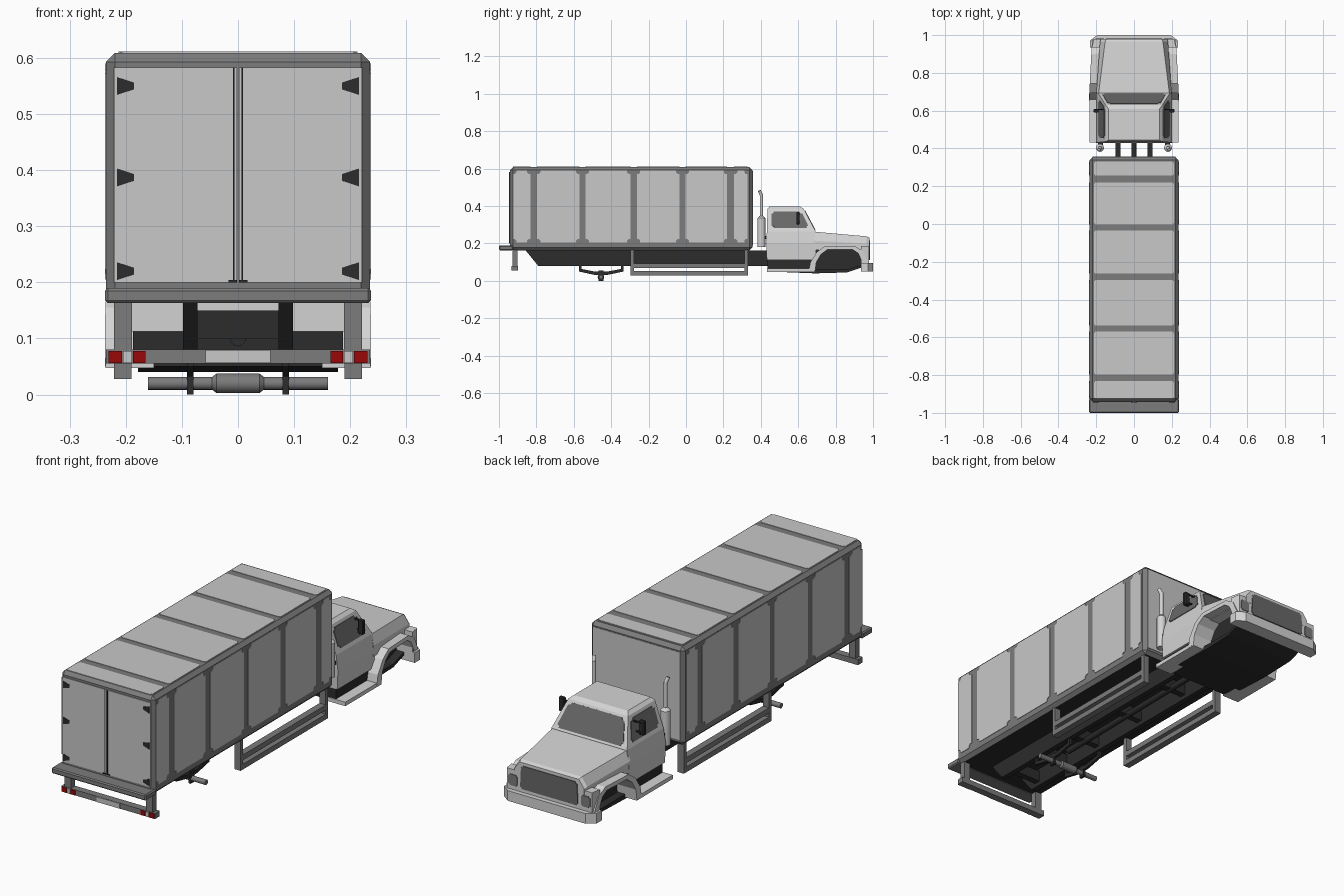
import bpy, bmesh
from mathutils import Vector

if "Cube" in bpy.data.objects:
    bpy.data.objects.remove(bpy.data.objects["Cube"])


def material(name, *rgb):
    m = bpy.data.materials.new(name)
    m.diffuse_color = (*rgb, 1)
    m.use_nodes = True
    m.node_tree.nodes["Principled BSDF"].inputs["Base Color"].default_value = m.diffuse_color
    return m


LIGHT = material("panel_grey", 0.58, 0.58, 0.58)
CAB = material("cab_pale_grey", 0.66, 0.66, 0.66)
FRAME = material("frame_grey", 0.2, 0.2, 0.2)
GLASS = material("window_grey", 0.14, 0.14, 0.14)
DARK = material("chassis_dark", 0.025, 0.025, 0.025)
RED = material("lamp_red", 0.32, 0.002, 0.002)


def finish(name, bm, mat, under=None):
    bmesh.ops.recalc_face_normals(bm, faces=bm.faces[:])
    me = bpy.data.meshes.new(name)
    me.materials.append(mat)
    if under:
        me.materials.append(under)
        for f in bm.faces:
            f.material_index = int(f.normal.z < -0.9)
    bm.to_mesh(me)
    bm.free()
    ob = bpy.data.objects.new(name, me)
    bpy.context.collection.objects.link(ob)
    return ob


def loft(name, rings, mat):
    bm = bmesh.new()
    vs = [[bm.verts.new(p) for p in r] for r in rings]
    n = len(vs[0])
    for a, b in zip(vs, vs[1:]):
        for i in range(n):
            j = (i + 1) % n
            bm.faces.new((a[i], a[j], b[j], b[i]))
    bm.faces.new(vs[0])
    bm.faces.new(vs[-1])
    return finish(name, bm, mat)


def box(name, x, y, z, mat, bevel=0, under=None):
    bm = bmesh.new()
    bmesh.ops.create_cube(bm, size=1)
    for v in bm.verts:
        v.co = [(r[0] + r[1]) / 2 + c * abs(r[1] - r[0]) for r, c in zip((x, y, z), v.co)]
    if bevel:
        bmesh.ops.bevel(bm, geom=bm.edges[:], offset=bevel, segments=1, affect='EDGES')
    return finish(name, bm, mat, under)


def side_profile(name, pts, x0, x1, mat):
    return loft(name, [[(x, y, z) for y, z in pts] for x in (x0, x1)], mat)


def plate(name, corners, mat, r=0.0, t=0.003):
    # thin sheet straddling a surface, with optional rounded corners
    bm = bmesh.new()
    f = bm.faces.new([bm.verts.new(c) for c in corners])
    f.normal_update()
    n = f.normal.copy()
    if r:
        bmesh.ops.bevel(bm, geom=bm.verts[:], offset=r, segments=3, affect='VERTICES')
    ext = bmesh.ops.extrude_face_region(bm, geom=bm.faces[:])
    top = [g for g in ext['geom'] if isinstance(g, bmesh.types.BMVert)]
    tops = set(top)
    for v in bm.verts:
        v.co += n * (t if v in tops else -t)
    return finish(name, bm, mat)


def inset_quad(a, b, c, d, u0, u1, v0, v1):
    a, b, c, d = map(Vector, (a, b, c, d))

    def at(u, v):
        return a.lerp(b, u).lerp(d.lerp(c, u), v)
    return [at(u0, v0), at(u1, v0), at(u1, v1), at(u0, v1)]


def tube(name, p, q, r, mat, r2=None, n=16):
    p, q = Vector(p), Vector(q)
    bm = bmesh.new()
    bmesh.ops.create_cone(bm, cap_ends=True, segments=n, radius1=r, radius2=r if r2 is None else r2,
                          depth=(q - p).length)
    for f in bm.faces:
        f.smooth = len(f.verts) == 4
        if not f.smooth:
            for e in f.edges:
                e.smooth = False
    rot = (q - p).to_track_quat('Z', 'Y')
    for v in bm.verts:
        v.co = rot @ v.co + (p + q) / 2
    return finish(name, bm, mat)


# Cargo box with chamfered edges and a dark floor
box("cargo_box", (-.235, .235), (-.94, .355), (.163, .609), FRAME, .016, DARK)
spans = [(-.925, -.832), (-.797, -.57), (-.537, -.297), (-.263, -.035), (-.002, .22), (.257, .33)]
for i, (a, b) in enumerate(spans):
    for s in (1, -1):
        plate(f"side_panel_{i}", [(s * .235, a, .205), (s * .235, b, .205),
                                  (s * .235, b, .59), (s * .235, a, .59)], LIGHT, .018, .002)
    plate(f"roof_panel_{i}", [(-.213, a, .609), (.213, a, .609), (.213, b, .609), (-.213, b, .609)],
          LIGHT, .006, .002)
plate("front_wall", [(-.219, .355, .19), (.219, .355, .19), (.219, .355, .588), (-.219, .355, .588)], LIGHT, 0, .002)

# Rear doors, lock rods and hinges
for s in (1, -1):
    plate("rear_door", [(s * .002, -.94, .2), (s * .221, -.94, .2),
                        (s * .221, -.94, .583), (s * .002, -.94, .583)], LIGHT, 0, .003)
    box("lock_rod", (s * .006, s * .0085), (-.946, -.941), (.2, .583), DARK)
    box("rod_foot", (s * .002, s * .017), (-.946, -.941), (.2, .204), DARK)
    for z in (.22, .387, .55):
        plate("hinge", [(s * .216, -.943, z - .016), (s * .185, -.943, z - .006),
                        (s * .185, -.943, z + .006), (s * .216, -.943, z + .016)], DARK, 0, .002)

# Rear platform and bumper with lamps
box("rear_platform", (-.237, .237), (-1, -.925), (.163, .19), FRAME, .005)
box("rear_bumper", (-.235, .235), (-.93, -.897), (.055, .08), FRAME)
plate("number_plate", [(-.058, -.93, .056), (.058, -.93, .056), (.058, -.93, .079), (-.058, -.93, .079)], LIGHT)
for s in (1, -1):
    box("bumper_hanger", (s * .189, s * .221), (-.928, -.9), (.057, .17), FRAME)
    for a, b, m in ((.165, .187, RED), (.189, .205, LIGHT), (.207, .231, RED)):
        plate("tail_lamp", [(s * a, -.93, .056), (s * b, -.93, .056),
                            (s * b, -.93, .078), (s * a, -.93, .078)], m)

# Side guards
for s in (1, -1):
    gx = (s * .19, s * .221)
    for y in (-.297, .313):
        box("guard_post", gx, (y, y + .018), (.028, .168), FRAME)
    for z in (.028, .07):
        box("guard_rail", gx, (-.297, .331), (z, z + .024), FRAME)

# Chassis rails, cross members and drive shaft
for s in (1, -1):
    side_profile("chassis_rail", [(-.86, .166), (-.79, .08), (.45, .08), (.45, .163)], s * .072, s * .098, DARK)
for y in (-.75, -.56, -.34, -.05, .25):
    box("cross_member", (-.075, .075), (y - .015, y + .015), (.1, .15), DARK)
tube("drive_shaft", (0, -.45, .1), (0, .46, .11), .014, DARK)

# Rear axle and leaf springs
tube("rear_axle", (-.16, -.455, .02), (.16, -.455, .02), .0115, FRAME)
tube("differential", (-.038, -.455, .02), (.038, -.455, .02), .0175, FRAME)
for s in (1, -1):
    tube("differential_end", (s * .038, -.455, .02), (s * .046, -.455, .02), .0175, FRAME, .0115)
    x0, x1 = s * .079, s * .091
    side_profile("leaf_spring", [(-.572, .066), (-.572, .05), (-.49, .032), (-.42, .032),
                                 (-.333, .05), (-.333, .066), (-.42, .05), (-.49, .05)], x0, x1, DARK)
    for y in (-.565, -.34):
        box("spring_hanger", (x0, x1), (y - .007, y + .007), (.05, .165), DARK)
    box("axle_clamp", (x0, x1), (-.468, -.442), (0, .055), DARK)


# Cab body with tapered greenhouse
def ring(x, y0, y1, z):
    return [(-x, y0, z), (x, y0, z), (x, y1, z), (-x, y1, z)]


loft("cab", [ring(.197, .432, .695, .112), ring(.2, .43, .695, .2), ring(.19, .432, .693, .265),
             ring(.15, .436, .63, .384), ring(.135, .445, .61, .397)], CAB)
plate("windshield", inset_quad((-.19, .693, .265), (.19, .693, .265), (.15, .63, .384), (-.15, .63, .384),
                               .05, .95, .06, .92), GLASS, .012)
for s in (1, -1):
    plate("side_window", inset_quad((s * .19, .432, .265), (s * .19, .693, .265),
                                    (s * .15, .63, .384), (s * .15, .436, .384),
                                    .1, .9, .14, .88), GLASS, .012)

# Hood, nose and grille
loft("hood", [[(-x0, y, z0), (x0, y, z0), (x1, y, z1), (x1, y, .165), (-x1, y, .165), (-x1, y, z1)]
              for y, x0, z0, x1, z1 in ((.685, .188, .263, .2, .215), (.965, .153, .238, .18, .2),
                                        (.98, .148, .231, .175, .195))], CAB)
loft("nose", [[(-x, y, .085), (x, y, .085), (x, y, .187), (-x, y, .187)]
              for x, y in ((.222, .935), (.214, .979))], CAB)
plate("grille", [(-.145, .98, .112), (.145, .98, .112), (.14, .98, .217), (-.14, .98, .217)], GLASS, .008)
for s in (1, -1):
    plate("headlamp", [(s * .16, .979, .115), (s * .205, .979, .115),
                       (s * .205, .979, .165), (s * .16, .979, .165)], FRAME, .006)

# Fender arches, narrowing towards the front
arch = [(.655, .05), (.665, .1), (.7, .155), (.745, .187), (.9, .187), (.945, .16), (.975, .095),
        (.945, .095), (.92, .148), (.89, .168), (.757, .168), (.722, .142), (.697, .1), (.69, .05)]
for s in (1, -1):
    fender = side_profile("fender", arch, s * .14, s * .237, CAB)
    for v in fender.data.vertices:
        if abs(v.co.x) > .2:
            v.co.x *= 1 - .22 * max(0, v.co.y - .69)

# Front bumper with swept corners
outline = [(-.232, .935), (-.232, .972), (-.195, 1), (.195, 1), (.232, .972), (.232, .935)]
loft("front_bumper", [[(x, y, z) for x, y in outline] for z in (.05, .096)], CAB)

# Underbody, sills and steps
side_profile("engine_bay", [(.44, .05), (.69, .042), (.86, .047), (.935, .075), (.935, .175), (.44, .175)],
             -.14, .14, DARK)
side_profile("under_pan", [(.44, .05), (.69, .04), (.86, .045), (.935, .07), (.935, .085), (.86, .06), (.44, .065)],
             -.178, .178, DARK)
box("door_sill", (-.187, .187), (.436, .685), (.06, .118), DARK)
for s in (1, -1):
    box("step", (s * .15, s * .236), (.432, .69), (.047, .065), CAB)

# Exhaust stacks and mirrors
for s in (1, -1):
    x = s * .18
    tube("muffler", (x, .403, .18), (x, .403, .335), .021, CAB)
    tube("muffler_neck", (x, .403, .335), (x, .403, .348), .021, CAB, .009)
    tube("exhaust_pipe", (x, .403, .34), (x, .403, .462), .0085, CAB)
    tube("exhaust_tip", (x, .403, .458), (x + s * .006, .393, .482), .0085, CAB)
    box("exhaust_bracket", (s * .165, s * .19), (.405, .435), (.225, .24), DARK)
    box("mirror", (s * .187, s * .215), (.59, .608), (.302, .368), DARK, .004)
    for z in (.315, .358):
        box("mirror_arm", (s * .15, s * .2), (.603, .61), (z - .003, z + .003), DARK)
